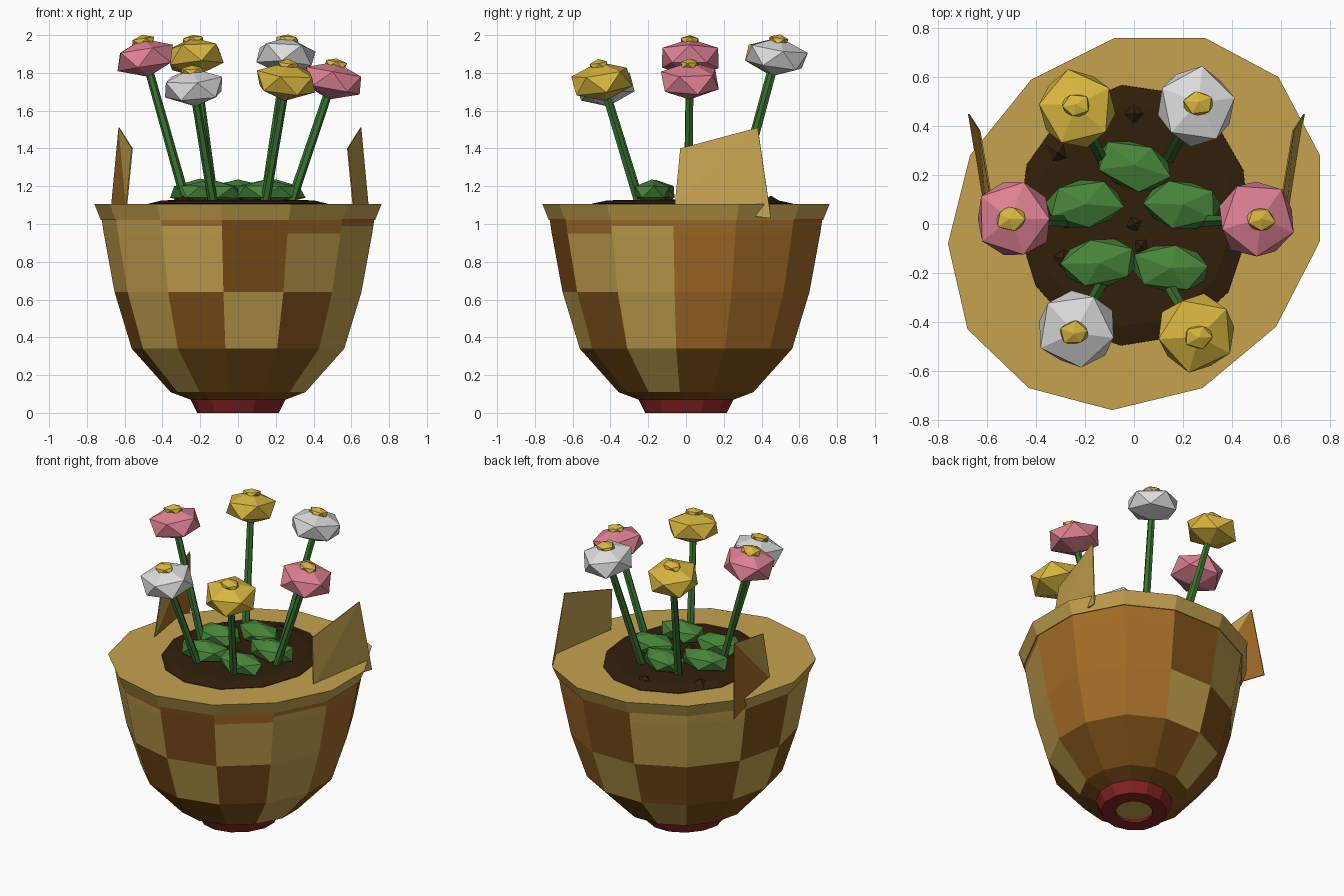
import bpy, bmesh, math, random
from mathutils import Vector, Matrix, Quaternion

if "Cube" in bpy.data.objects:
    bpy.data.objects.remove(bpy.data.objects["Cube"], do_unlink=True)
random.seed(4)


def material(name, rgb):
    m = bpy.data.materials.new(name)
    m.use_nodes = True
    m.diffuse_color = (*rgb, 1)
    bsdf = next(n for n in m.node_tree.nodes if n.type == "BSDF_PRINCIPLED")
    bsdf.inputs["Base Color"].default_value = (*rgb, 1)
    bsdf.inputs["Roughness"].default_value = 0.8
    return m


TAN = material("tan_clay", (0.56, 0.36, 0.078))
BROWN = material("dark_brown_clay", (0.215, 0.083, 0.010))
LIGHT = material("light_brown_clay", (0.37, 0.15, 0.02))
RED = material("red_base", (0.25, 0.018, 0.018))
SOIL = material("soil", (0.031, 0.0135, 0.003))
LEAF = material("leaf_green", (0.065, 0.235, 0.043))
STEM = material("stem_green", (0.042, 0.175, 0.03))
PINK = material("pink_petal", (0.74, 0.22, 0.30))
WHITE = material("white_petal", (0.71, 0.71, 0.72))
YELLOW = material("yellow_petal", (0.69, 0.47, 0.05))


def finish(name, bm, mats):
    bmesh.ops.recalc_face_normals(bm, faces=bm.faces)
    mesh = bpy.data.meshes.new(name)
    bm.to_mesh(mesh)
    bm.free()
    for m in mats:
        mesh.materials.append(m)
    ob = bpy.data.objects.new(name, mesh)
    bpy.context.collection.objects.link(ob)
    return ob


def loft(bm, rings, colour=lambda row, col: 0):
    """Skin a stack of closed rings; returns the vertex rings."""
    vs = [[bm.verts.new(p) for p in ring] for ring in rings]
    n = len(vs[0])
    for r in range(len(vs) - 1):
        for c in range(n):
            d = (c + 1) % n
            f = bm.faces.new((vs[r][c], vs[r][d], vs[r + 1][d], vs[r + 1][c]))
            f.material_index = colour(r, c)
    return vs


# Thirteen-sided, slightly oval outline shared by the pot and its rim
OUTLINE = [(-.68, -.43), (-.43, -.67), (-.09, -.76), (.28, -.67), (.58, -.42),
           (.76, -.07), (.76, .28), (.59, .60), (.29, .76), (-.08, .76),
           (-.42, .59), (-.67, .28), (-.76, -.08)]


def ring(scale, z):
    return [(x * scale, y * scale, z) for x, y in OUTLINE]


def opening(scale, z):
    pts = []
    for x, y in OUTLINE:
        a = math.atan2(y, x)
        pts.append((.475 * scale * math.cos(a), .035 + .535 * scale * math.sin(a), z))
    return pts


# Pot body: patchwork columns, read from the top row down (T tan, B brown, L light brown)
COLUMNS = ["TTT", "TBB", "BTB", "TBB", "TTT", "LLB", "LLB", "LLB",
           "BTB", "TBT", "TBB", "BTB", "TBB"]


def patch(row, col):
    if row == 0:
        return 1
    # worn light brown strips tucked under the rim
    if (row == 4 and col == 3) or (row == 5 and col in (1, 3, 4)):
        return 2
    return "TBL".index(COLUMNS[col][max(3 - row, 0)])


bm = bmesh.new()
levels = [(.33, .07), (.47, .11), (.74, .34), (.86, .64), (.935, .95), (.943, .99), (.95, 1.03)]
rows = loft(bm, [ring(*lv) for lv in levels], patch)
bm.faces.new(rows[0]).material_index = 1
bm.faces.new(rows[-1])
finish("pot_body", bm, [TAN, BROWN, LIGHT])

# Red foot with a recessed tan disc underneath
bm = bmesh.new()
rows = loft(bm, [ring(.16, .015), ring(.16, 0), ring(.285, 0), ring(.34, .085)])
bm.faces.new(rows[0]).material_index = 1
bm.faces.new(rows[-1])
finish("pot_foot", bm, [RED, TAN])

# Rim collar around the planting hole
bm = bmesh.new()
loft(bm, [ring(.92, 1.02), ring(.955, 1.02), ring(1, 1.105),
          opening(1, 1.105), opening(1, 1.04)])
finish("pot_rim", bm, [TAN])

# Gently mounded soil
bm = bmesh.new()
rows = loft(bm, [opening(1.02, 1.06), opening(1, 1.108), opening(.85, 1.125), opening(.45, 1.13)])
bm.faces.new(rows[-1])
finish("soil_mound", bm, [SOIL])

# Clods of earth
for i, (x, y) in enumerate([(0, .45), (-.31, .29), (0, 0), (-.29, -.14), (.03, -.09)]):
    bm = bmesh.new()
    bmesh.ops.create_cone(bm, segments=4, radius1=.065, radius2=0, depth=.04, cap_ends=True,
                          matrix=Matrix.Translation((x, y, 1.13)) @ Matrix.Rotation(i, 4, "Z"))
    finish("soil_clod_%d" % (i + 1), bm, [SOIL])

# Upright shards, one on each side of the rim
for side, label in ((1, "left"), (-1, "right")):
    bm = bmesh.new()
    a, b, c, d = [bm.verts.new((side * x + .01, y, z)) for x, y, z in
                  ((.60, -.06, 1.09), (.57, -.03, 1.40), (.64, .38, 1.51), (.685, .45, 1.03))]
    bm.faces.new((a, b, c))
    bm.faces.new((a, c, d)).material_index = 1 if side < 0 else 0
    shard = finish("rim_shard_" + label, bm, [TAN, LIGHT])
    mod = shard.modifiers.new("thickness", "SOLIDIFY")
    mod.thickness = .006
    mod.offset = 0


def blob(name, mat, loc, size, spin, lean, jitter):
    """Squashed, slightly irregular faceted ball."""
    bm = bmesh.new()
    bmesh.ops.create_icosphere(bm, subdivisions=1, radius=1)
    for v in bm.verts:
        v.co *= 1 + random.uniform(-jitter, jitter)
    bm.transform(Matrix.Translation(loc) @ lean.to_matrix().to_4x4()
                 @ Matrix.Diagonal((*size, 1)) @ Matrix.Rotation(spin, 4, "Z"))
    return finish(name, bm, [mat])


# Low leaf clumps
LEAVES = [(0, .24, -.3), (-.2, .08, .1), (.2, .08, -.1), (-.14, -.16, .1), (.15, -.18, -.1)]
for i, (x, y, angle) in enumerate(LEAVES):
    lean = Quaternion((0, 0, 1), angle)
    blob("leaf_clump_%d" % (i + 1), LEAF, (x, y, 1.17), (.175, .11, .068), i, lean, .06)

# Flowers: stem, faceted head and small yellow centre
FLOWERS = [("pink_flower_right", PINK, (-.49, .02, 1.88)),
           ("pink_flower_left", PINK, (.50, .02, 1.76)),
           ("yellow_flower_back", YELLOW, (-.23, .47, 1.885)),
           ("white_flower_back", WHITE, (.255, .48, 1.885)),
           ("white_flower_front", WHITE, (-.235, -.43, 1.725)),
           ("yellow_flower_front", YELLOW, (.255, -.445, 1.755))]
for i, (name, mat, pos) in enumerate(FLOWERS):
    head = Vector(pos)
    base = Vector((head.x * .54, head.y * .54, 1.08))
    axis = head - base
    lean = axis.to_track_quat("Z", "Y")
    bm = bmesh.new()
    bmesh.ops.create_cone(bm, segments=6, radius1=.026, radius2=.022, depth=axis.length,
                          cap_ends=True, matrix=Matrix.Translation((head + base) / 2)
                          @ lean.to_matrix().to_4x4())
    finish(name + "_stem", bm, [STEM])
    # the head leans less than its stem
    nod = Vector((0, 0, 1)).rotation_difference(axis + Vector((0, 0, .6)))
    blob(name + "_head", mat, head, (.175, .175, .103), i * .9, nod, .03)
    blob(name + "_centre", YELLOW, head + nod @ Vector((0, 0, .087)), (.065, .055, .033), i, nod, .1)
